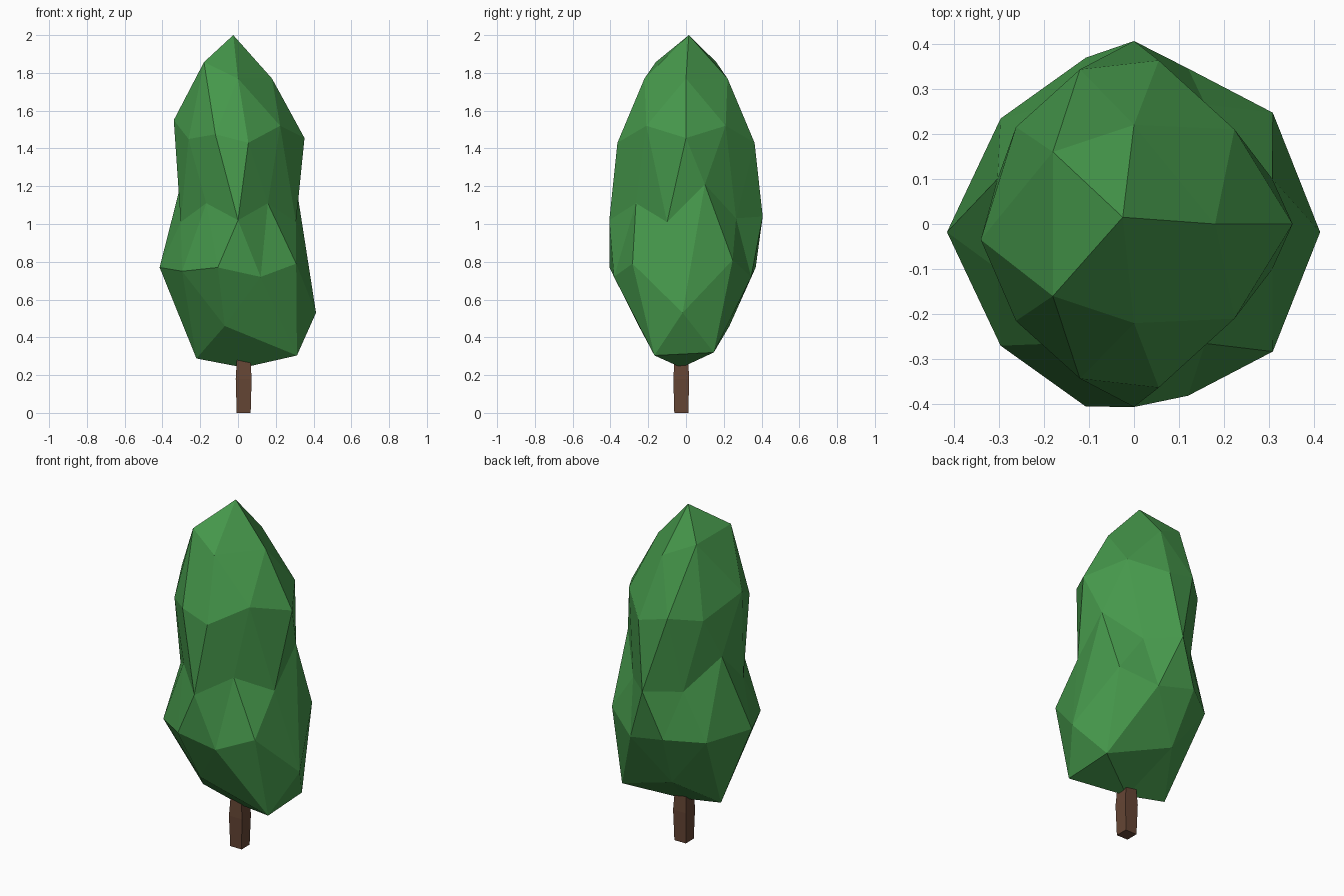
import bpy, bmesh, math


def finish(bm, name, color):
    bmesh.ops.recalc_face_normals(bm, faces=bm.faces)
    mesh = bpy.data.meshes.new(name)
    bm.to_mesh(mesh)
    bm.free()
    obj = bpy.data.objects.new(name, mesh)
    bpy.context.collection.objects.link(obj)
    mat = bpy.data.materials.new(name + "_color")
    mat.diffuse_color = color
    mesh.materials.append(mat)
    return obj


# Foliage: icosphere whose rings are pulled into an uneven, waisted crown.
# level: (y centre, {angle: (x, half depth, z, back/front z offset)})
RINGS = {
    3: (0.015, {0: (-0.025, 0, 2.0, 0)}),
    2: (0.0, {0: (0.18, 0, 1.77, 0), 72: (0, 0.22, 1.77, 0),
              144: (-0.18, 0.16, 1.857, 0)}),
    1: (0.0, {0: (0.352, 0, 1.455, 0), 36: (0.223, 0.21, 1.52, 0),
              72: (0.055, 0.363, 1.43, 0), 108: (-0.12, 0.343, 1.475, 0),
              144: (-0.262, 0.215, 1.45, 0), 180: (-0.34, -0.035, 1.55, 0)}),
    0: (0.0, {18: (0.307, 0.1, 1.11, 0.1), 54: (0.158, 0.265, 1.07, -0.04),
              90: (0, 0.406, 1.03, 0.01), 126: (-0.168, 0.265, 1.07, -0.04),
              162: (-0.303, 0.1, 1.11, 0.1)}),
    -1: (-0.018, {0: (0.413, 0, 0.53, 0), 36: (0.308, 0.265, 0.80, 0.01),
                  72: (0.12, 0.363, 0.72, 0), 108: (-0.107, 0.387, 0.77, 0),
                  144: (-0.296, 0.252, 0.75, 0), 180: (-0.415, 0, 0.77, 0)}),
    -2: (-0.01, {36: (0.312, 0.157, 0.312, 0.008), 108: (-0.07, 0.24, 0.46, 0),
                 180: (-0.22, 0, 0.288, 0)}),
    -3: (-0.025, {0: (0.03, 0, 0.24, 0)}),
}

bm = bmesh.new()
bmesh.ops.create_icosphere(bm, subdivisions=2, radius=1)
for v in bm.verts:
    p = v.co.normalized()
    level = round(math.degrees(math.asin(max(-1, min(1, p.z)))) / 30)
    angle = abs(math.degrees(math.atan2(p.y, p.x))) if abs(level) < 3 else 0
    yc, ring = RINGS[level]
    key = min(ring, key=lambda a: abs(a - angle))
    x, half, z, dz = ring[key]
    side = 1 if key in (0, 180) or p.y > 0 else -1
    v.co = (x, yc + side * half, z + side * dz)
finish(bm, "foliage", (0.06, 0.31, 0.07, 1))

# Trunk: square post with a slight swell
bm = bmesh.new()
loops = []
for z, r in ((0, 0.037), (0.18, 0.042), (0.3, 0.035)):
    loops.append([bm.verts.new((0.03 + sx * r, -0.025 + sy * r, z))
                  for sx, sy in ((-1, -1), (1, -1), (1, 1), (-1, 1))])
for a, b in zip(loops, loops[1:]):
    for i in range(4):
        j = (i + 1) % 4
        bm.faces.new((a[i], a[j], b[j], b[i]))
bm.faces.new(loops[0])
bm.faces.new(loops[-1])
finish(bm, "trunk", (0.13, 0.06, 0.035, 1))
